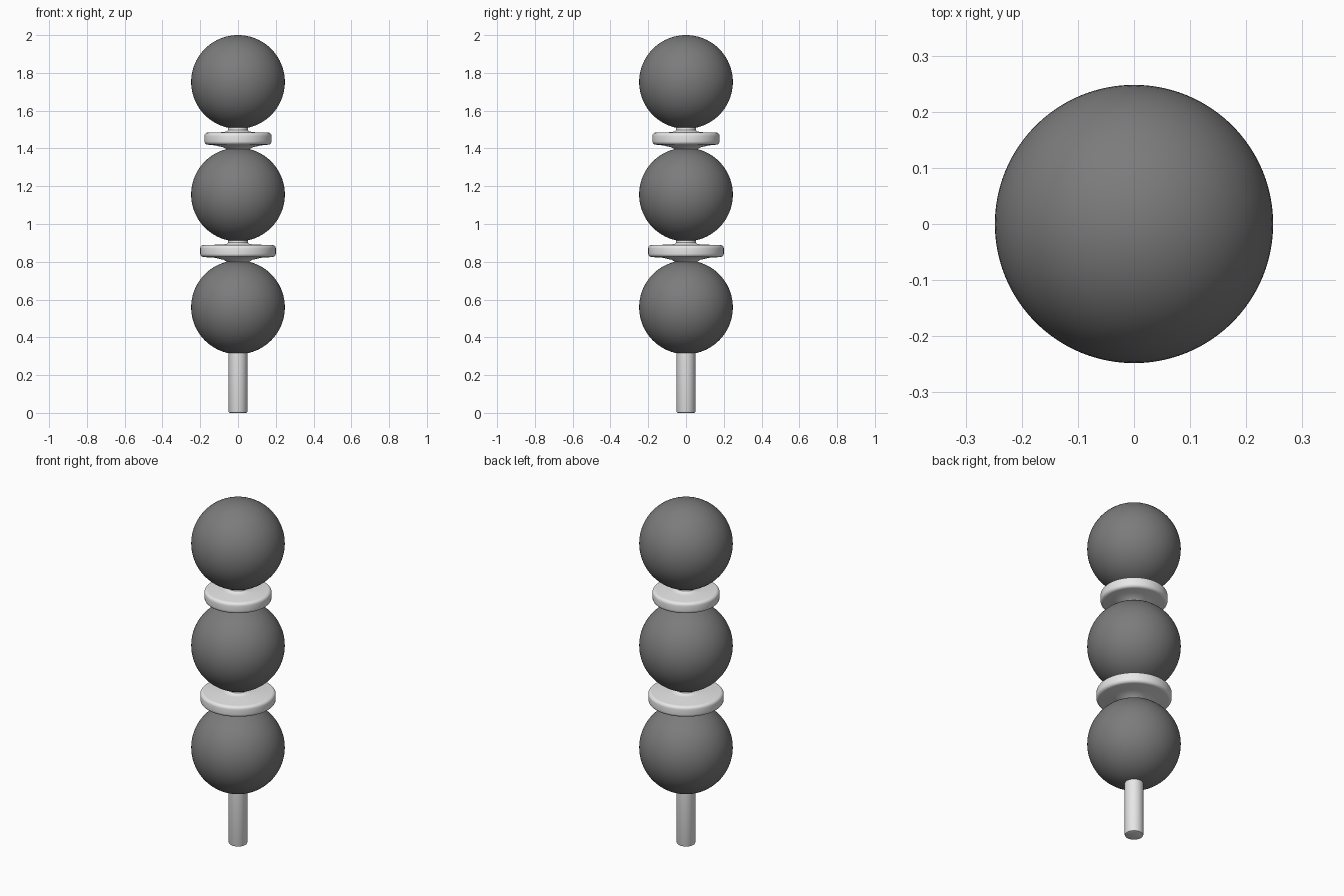
import bpy, math

cube = bpy.data.objects.get("Cube")
if cube:
    bpy.data.objects.remove(cube, do_unlink=True)


def make_material(name, value):
    mat = bpy.data.materials.new(name)
    mat.use_nodes = True
    colour = (value, value, value, 1)
    mat.diffuse_color = colour
    mat.node_tree.nodes["Principled BSDF"].inputs["Base Color"].default_value = colour
    return mat


dark_grey = make_material("dark grey", 0.2)
light_grey = make_material("light grey", 0.8)


def finish(obj, name, mat, angle):
    obj.name = name
    obj.data.materials.append(mat)
    bpy.ops.object.select_all(action="DESELECT")
    obj.select_set(True)
    bpy.context.view_layer.objects.active = obj
    bpy.ops.object.shade_smooth_by_angle(angle=math.radians(angle))


def ball(name, z):
    bpy.ops.mesh.primitive_uv_sphere_add(segments=96, ring_count=48, radius=0.248, location=(0, 0, z))
    finish(bpy.context.object, name, dark_grey, 60)


def lathe(name, profile, segments=64):
    """Spin a closed (radius, height) profile, with capped ends, around z."""
    verts, faces = [], []
    for r, z in profile:
        for i in range(segments):
            a = math.tau * i / segments
            verts.append((r * math.cos(a), r * math.sin(a), z))
    for k in range(len(profile) - 1):
        for i in range(segments):
            j = (i + 1) % segments
            a, b = k * segments, (k + 1) * segments
            faces.append((a + i, a + j, b + j, b + i))
    faces.append(tuple(reversed(range(segments))))
    faces.append(tuple(range(len(verts) - segments, len(verts))))
    mesh = bpy.data.meshes.new(name)
    mesh.from_pydata(verts, [], faces)
    obj = bpy.data.objects.new(name, mesh)
    bpy.context.collection.objects.link(obj)
    finish(obj, name, light_grey, 40)


def spacer(name, radius, z):
    """Round-edged disc with a flared foot below and a short neck above."""
    edge = 0.018
    profile = [(0.05, z - 0.08), (0.055, z - 0.06), (0.075, z - 0.047), (0.12, z - 0.036)]
    # rounded lower and upper rim
    for side, start in ((-1, -90), (1, 0)):
        for step in range(6):
            a = math.radians(start + step * 18)
            profile.append((radius - edge + edge * math.cos(a),
                            z + side * (0.032 - edge) + edge * math.sin(a)))
    profile += [(0.08, z + 0.034), (0.06, z + 0.038), (0.053, z + 0.045), (0.05, z + 0.08)]
    lathe(name, profile)


# Three stacked balls
for name, z in (("lower_ball", 0.559), ("middle_ball", 1.156), ("upper_ball", 1.752)):
    ball(name, z)

# Discs between the balls
spacer("lower_disc", 0.2, 0.857)
spacer("upper_disc", 0.178, 1.452)

# Stem with a slightly eased bottom edge
lathe("stem", [(0.044, 0), (0.048, 0.002), (0.05, 0.007), (0.05, 0.4)])
